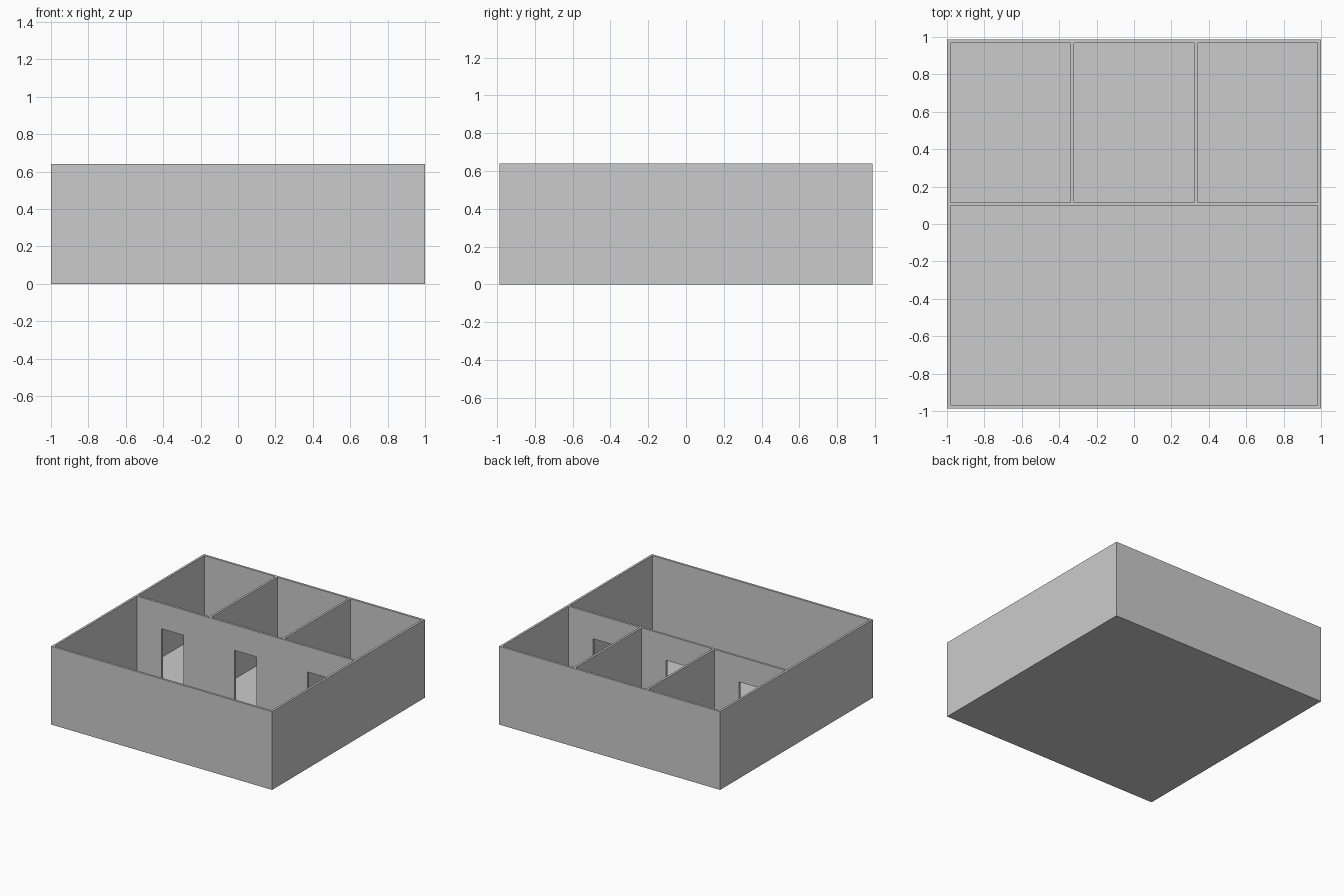
import bpy
import bmesh

if "Cube" in bpy.data.objects:
    bpy.data.objects.remove(bpy.data.objects["Cube"])

W, D, H = 1.0, 0.987, 0.64      # half width, half depth, height
T = 0.018                       # wall and floor thickness
PART_Y = 0.107                  # centre line of the cross partition
DOOR_W, DOOR_TOP = 0.2, 0.433
PITCH = 2 * (W - T / 2) / 3     # spacing of the back rooms


def boxes(name, spans):
    """One object made of axis-aligned boxes given as (low, high) corners."""
    bm = bmesh.new()
    for lo, hi in spans:
        verts = bmesh.ops.create_cube(bm, size=1)["verts"]
        for v in verts:
            v.co = [a + (b - a) * (c + 0.5) for a, b, c in zip(lo, hi, v.co)]
    mesh = bpy.data.meshes.new(name)
    bm.to_mesh(mesh)
    bm.free()
    obj = bpy.data.objects.new(name, mesh)
    bpy.context.collection.objects.link(obj)
    return obj


def cut(target, cutter):
    """Subtract the cutter and discard it."""
    cutter.hide_render = True
    mod = target.modifiers.new(cutter.name, "BOOLEAN")
    mod.operation, mod.solver, mod.object = "DIFFERENCE", "EXACT", cutter
    bpy.context.view_layer.objects.active = target
    bpy.ops.object.modifier_apply(modifier=mod.name)
    bpy.data.objects.remove(cutter)


# Solid block that becomes the floor and all walls
house = boxes("house_walls_and_floor", [((-W, -D, 0), (W, D, H))])

# Large front room plus three equal back rooms, open at the top
centres = [-PITCH, 0, PITCH]
half = (PITCH - T) / 2
rooms = [((-W + T, -D + T, T), (W - T, PART_Y - T / 2, H + 0.1))]
rooms += [((c - half, PART_Y + T / 2, T), (c + half, D - T, H + 0.1)) for c in centres]
cut(house, boxes("room_cutter", rooms))

# A doorway from the front room into each back room
cut(house, boxes("door_cutter", [
    ((c - DOOR_W / 2, PART_Y - 0.05, T), (c + DOOR_W / 2, PART_Y + 0.05, DOOR_TOP))
    for c in centres]))
